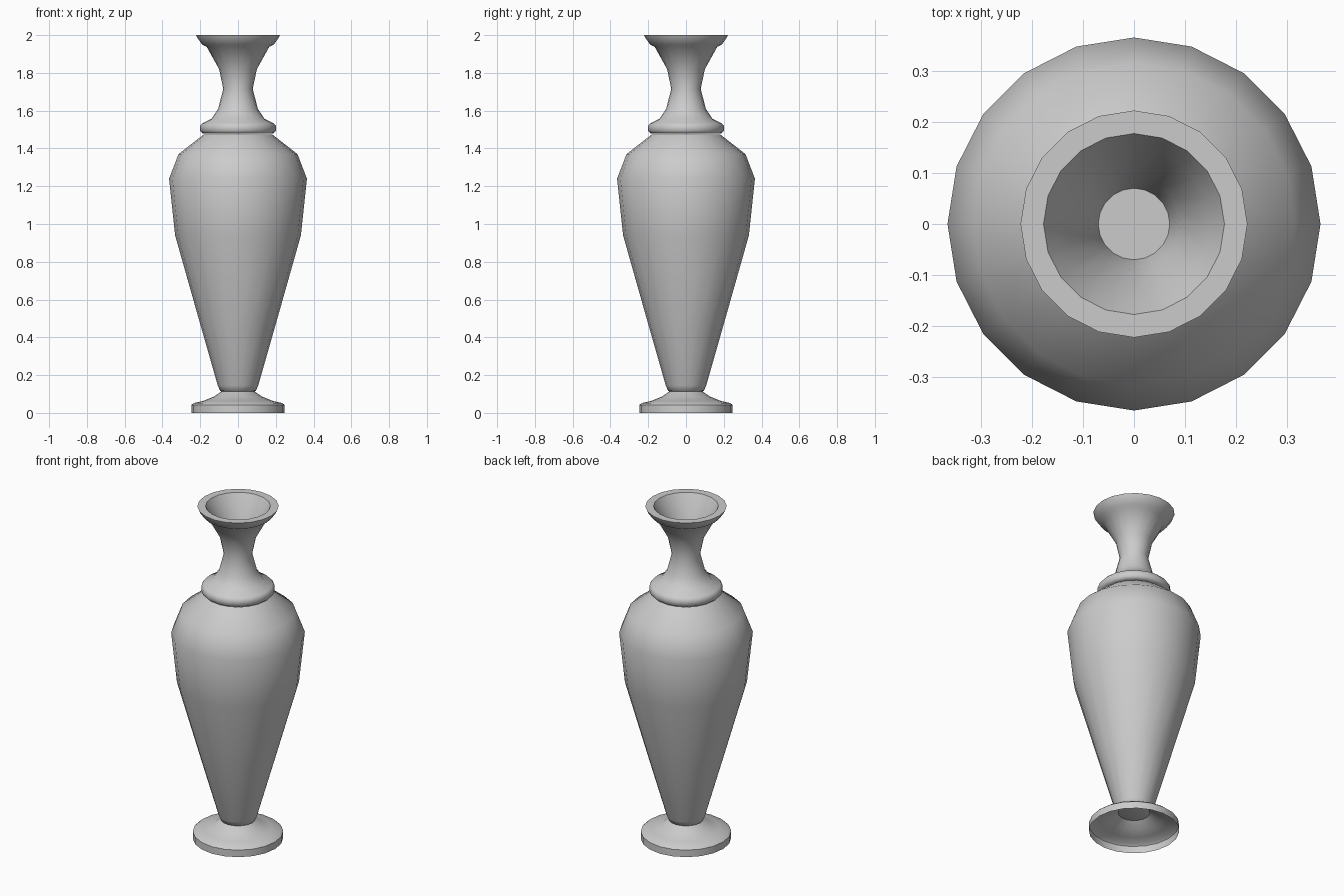
import bpy, bmesh, math

if "Cube" in bpy.data.objects:
    bpy.data.objects.remove(bpy.data.objects["Cube"])

SIDES = 20


def lathe(name, profile, cap_start=False, cap_end=False, angle=40):
    """Revolve (radius, z) points around z; optionally close the ends with discs."""
    bm = bmesh.new()
    rings = []
    for r, z in profile:
        rings.append([bm.verts.new((r * math.cos(2 * math.pi * i / SIDES),
                                    r * math.sin(2 * math.pi * i / SIDES), z))
                      for i in range(SIDES)])
    for a, b in zip(rings, rings[1:]):
        for i in range(SIDES):
            j = (i + 1) % SIDES
            bm.faces.new((a[i], a[j], b[j], b[i]))
    if cap_start:
        bm.faces.new(rings[0][::-1])
    if cap_end:
        bm.faces.new(rings[-1])
    mesh = bpy.data.meshes.new(name)
    bm.to_mesh(mesh)
    bm.free()
    obj = bpy.data.objects.new(name, mesh)
    bpy.context.collection.objects.link(obj)
    bpy.ops.object.select_all(action='DESELECT')
    obj.select_set(True)
    bpy.context.view_layer.objects.active = obj
    bpy.ops.object.shade_smooth_by_angle(angle=math.radians(angle))
    return obj


# Hollow foot: thin shell, open underneath
lathe("foot", [(0.247, 0), (0.247, 0.042), (0.235, 0.052), (0.185, 0.063),
               (0.13, 0.085), (0.085, 0.115)])

# Tapered body with shoulder
lathe("body", [(0.083, 0.112), (0.095, 0.117), (0.107, 0.145), (0.2, 0.47),
               (0.333, 0.94), (0.365, 1.24), (0.315, 1.37), (0.18, 1.475)],
      cap_start=True, angle=50)

# Collar ring, flared neck, flat lip and the inside of the mouth
lathe("neck", [(0.165, 1.48), (0.188, 1.48), (0.2, 1.492), (0.2, 1.52), (0.188, 1.534),
               (0.14, 1.558), (0.105, 1.61), (0.078, 1.715), (0.1, 1.82),
               (0.165, 1.937), (0.19, 1.95), (0.215, 1.985), (0.222, 2.0),
               (0.177, 2.0), (0.15, 1.95), (0.09, 1.82), (0.07, 1.715)],
      cap_end=True, angle=50)
